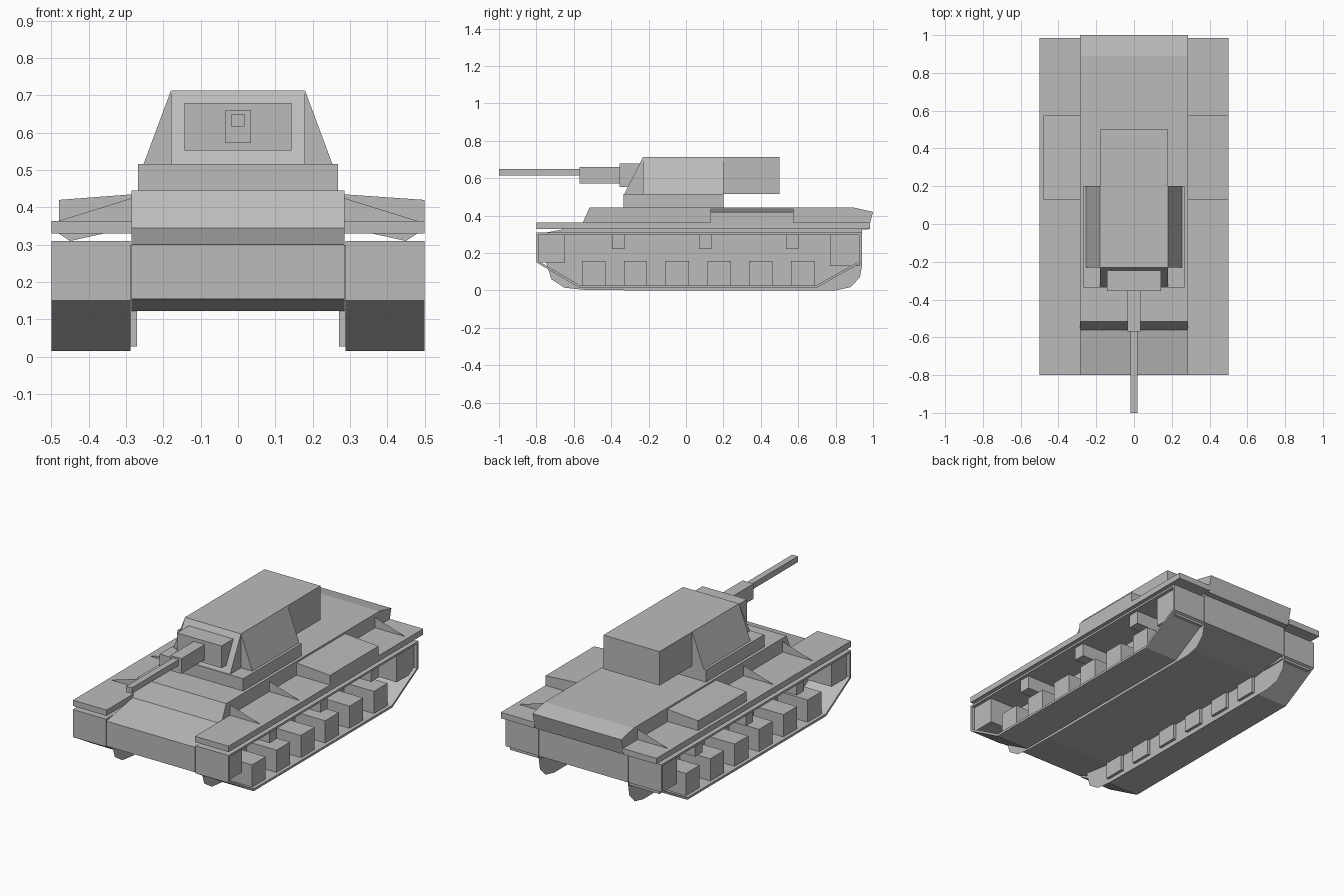
import bpy, bmesh

if "Cube" in bpy.data.objects:
    bpy.data.objects.remove(bpy.data.objects["Cube"])

grey = bpy.data.materials.new("plain_grey")
grey.use_nodes = True
COLOR = (0.5, 0.5, 0.5, 1)
grey.diffuse_color = COLOR
grey.node_tree.nodes["Principled BSDF"].inputs["Base Color"].default_value = COLOR


def finish(name, bm, closed=True):
    if closed:
        bmesh.ops.recalc_face_normals(bm, faces=bm.faces)
    mesh = bpy.data.meshes.new(name)
    bm.to_mesh(mesh)
    bm.free()
    mesh.materials.append(grey)
    obj = bpy.data.objects.new(name, mesh)
    bpy.context.collection.objects.link(obj)
    return obj


def prism(name, profile, low, high, axis="x"):
    """Extrude a profile: (y, z) along x, or (x, z) along y."""
    bm = bmesh.new()
    place = (lambda a, b, t: (t, a, b)) if axis == "x" else (lambda a, b, t: (a, t, b))
    rings = [[bm.verts.new(place(a, b, t)) for a, b in profile] for t in (low, high)]
    bm.faces.new(rings[0])
    bm.faces.new(rings[1])
    for i in range(len(profile)):
        j = (i + 1) % len(profile)
        bm.faces.new((rings[0][i], rings[0][j], rings[1][j], rings[1][i]))
    return finish(name, bm)


def box(name, x, y, z):
    return prism(name, [(y[0], z[0]), (y[1], z[0]), (y[1], z[1]), (y[0], z[1])], *x)


def sheet(name, points):
    bm = bmesh.new()
    bm.faces.new([bm.verts.new(p) for p in points])
    return finish(name, bm, False)


def band(name, outer, inner, low, high):
    """Closed belt between two matching side outlines."""
    bm = bmesh.new()
    loops = [[bm.verts.new((x, y, z)) for y, z in line]
             for line, x in ((outer, low), (outer, high), (inner, high), (inner, low))]
    for k in range(4):
        a, b = loops[k], loops[(k + 1) % 4]
        for i in range(len(outer)):
            j = (i + 1) % len(outer)
            bm.faces.new((a[i], a[j], b[j], b[i]))
    return finish(name, bm)


# Hull
prism("hull", [(-.8, .155), (-.8, .30), (-.56, .345), (-.515, .445), (.89, .445),
               (1, .42), (.975, .325), (.94, .325), (.94, .15), (.7, .122),
               (-.55, .122)], -.285, .285)

# Turret and gun
box("turret_ring", (-.268, .268), (-.335, .2), (.445, .516))
prism("turret", [(-.33, .516), (-.23, .713), (.5, .713), (.5, .516)], -.18, .18)
prism("turret_cheeks", [(-.253, .516), (.253, .516), (.18, .712), (-.18, .712)],
      -.23, .2, "y")
box("mantlet", (-.143, .143), (-.355, -.24), (.552, .68))
box("gun_sleeve", (-.035, .035), (-.57, -.35), (.572, .66))
box("gun_barrel", (-.018, .018), (-1, -.57), (.616, .65))

# Running gear outlines
belt_outer = [(-.8, .31), (-.8, .15), (-.57, .015), (.7, .015), (.94, .15), (.94, .31)]
belt_inner = [(-.788, .298), (-.788, .157), (-.567, .028), (.697, .028), (.928, .157), (.928, .298)]
plate = [(-.75, .28), (-.745, .14), (-.72, .06), (-.65, .015), (-.55, .004), (-.23, 0),
         (.8, 0), (.88, .018), (.93, .07), (.942, .14), (.942, .325), (-.64, .325), (-.71, .305)]

for side, s in (("left", 1), ("right", -1)):
    def span(a, b):
        return (s * a, s * b)

    band(f"{side}_track", belt_outer, belt_inner, *span(.288, .5))
    sheet(f"{side}_hull_side_plate", [(s * .287, y, z) for y, z in plate])
    box(f"{side}_fender", span(.284, .5), (-.8, .985), (.33, .364))

    # Wheels, rollers, drive and idler blocks
    for i in range(6):
        y = -.556 + .2235 * i
        box(f"{side}_road_wheel_{i + 1}", span(.27, .48), (y, y + .125), (.028, .157))
    for i, y in enumerate((-.395, .07, .535)):
        box(f"{side}_return_roller_{i + 1}", span(.28, .48), (y, y + .066), (.222, .298))
    box(f"{side}_drive_block", span(.28, .48), (-.788, -.648), (.15, .298))
    box(f"{side}_idler_block", span(.28, .48), (.77, .928), (.13, .298))

    # Stowage box with a sloping lid
    edge = .5 if s > 0 else .48
    prism(f"{side}_stowage_box", [(s * .284, .364), (s * edge, .364),
                                  (s * edge, .42), (s * .284, .435)], .13, .575, "y")

    # Thin fender brackets
    for i, y in enumerate((-.48, -.12, .85)):
        sheet(f"{side}_upper_bracket_{i + 1}",
              [(s * .284, y, .364), (s * .48, y, .364), (s * .284, y, .425)])
        sheet(f"{side}_lower_bracket_{i + 1}",
              [(s * .36, y, .33), (s * .48, y, .33), (s * .45, y, .31)])
